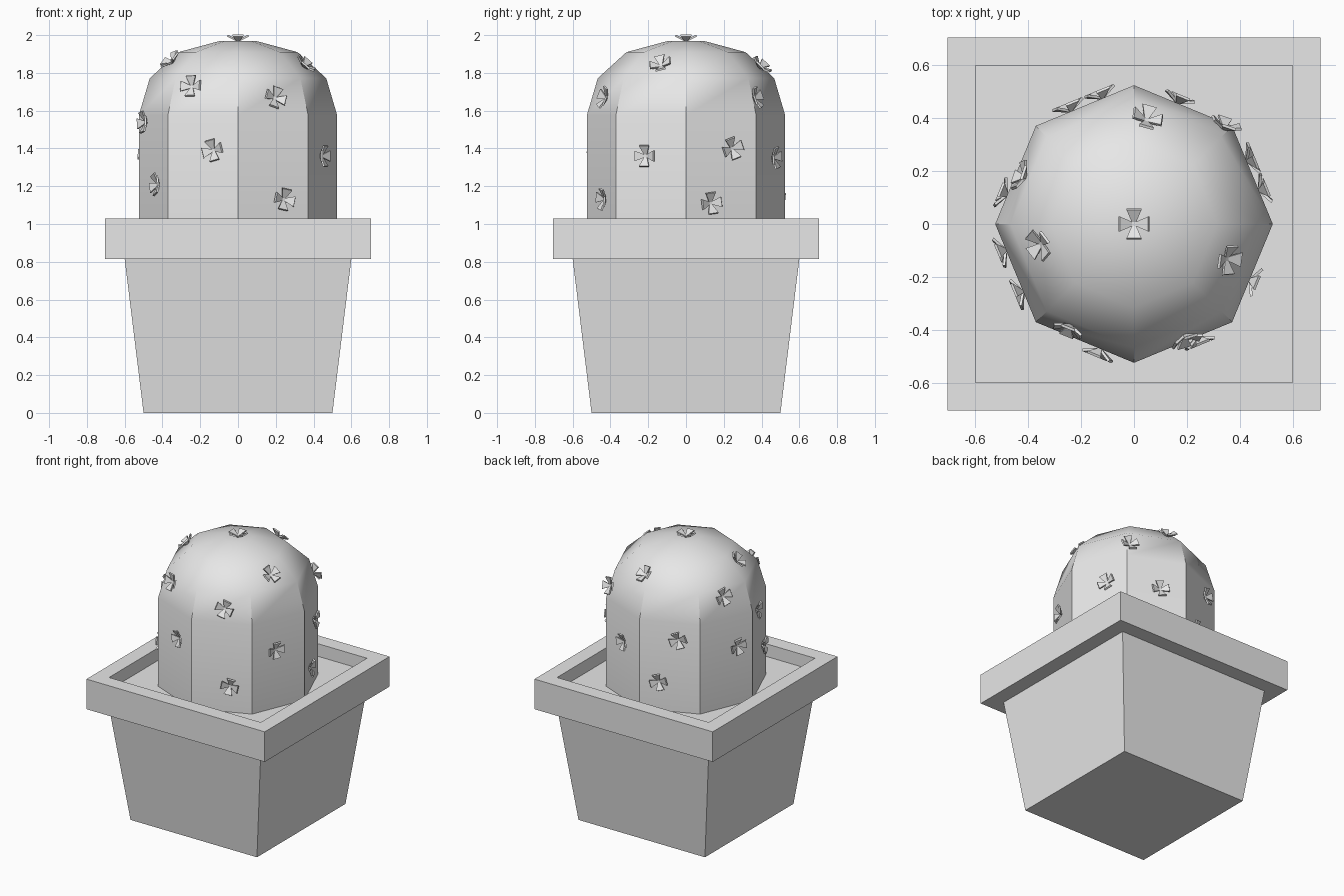
import bpy, bmesh
from math import sin, cos, tau, radians, sqrt
from mathutils import Vector, Matrix
from mathutils.bvhtree import BVHTree

cube = bpy.data.objects.get("Cube")
if cube:
    bpy.data.objects.remove(cube, do_unlink=True)

# One plain grey for everything
grey = bpy.data.materials.new("plain_grey")
grey.use_nodes = True
grey.diffuse_color = (0.8, 0.8, 0.8, 1)
grey.node_tree.nodes["Principled BSDF"].inputs["Base Color"].default_value = (0.8, 0.8, 0.8, 1)


def add_object(name, mesh):
    obj = bpy.data.objects.new(name, mesh)
    bpy.context.collection.objects.link(obj)
    return obj


def to_mesh(name, bm):
    bmesh.ops.recalc_face_normals(bm, faces=bm.faces)
    mesh = bpy.data.meshes.new(name)
    bm.to_mesh(mesh)
    bm.free()
    mesh.materials.append(grey)
    return mesh


def loft(name, sides, turn, profile):
    """Stack regular polygons given as (radius, height) and cap both ends."""
    bm = bmesh.new()
    rings = []
    for radius, z in profile:
        angles = [turn + tau * i / sides for i in range(sides)]
        rings.append([bm.verts.new((radius * cos(a), radius * sin(a), z)) for a in angles])
    for low, high in zip(rings, rings[1:]):
        for i in range(sides):
            j = (i + 1) % sides
            bm.faces.new((low[i], low[j], high[j], high[i]))
    bm.faces.new(rings[0])
    bm.faces.new(rings[-1])
    return add_object(name, to_mesh(name, bm))


def square_loft(name, profile):
    return loft(name, 4, tau / 8, [(half * sqrt(2), z) for half, z in profile])


# Tapered square pot with a thick overhanging rim, and soil inside it
square_loft("pot", [(0.5, 0), (0.6, 0.815), (0.705, 0.815), (0.705, 1.03), (0.6, 1.03), (0.6, 0.9)])
square_loft("soil", [(0.6, 0.9), (0.6, 0.94)])

# Eight-sided cactus: crisp ribs below, smooth dome above
cactus = loft("cactus", 8, 0, [(0.525, 0.93), (0.525, 1.576), (0.467, 1.772),
                               (0.315, 1.91), (0.1, 1.968)])
cactus.data.shade_smooth()
cactus.data.set_sharp_from_angle(angle=radians(38))


# Flower: four flared petals tilted outwards around a small square hub
def flower_mesh():
    bm = bmesh.new()
    for k in range(4):
        spin = Matrix.Rotation(k * tau / 4, 4, "Z")
        petal = bmesh.ops.create_cube(bm, size=1)["verts"]
        for v in petal:
            tip, top = v.co.x > 0, v.co.z > 0
            reach = 0.058 if tip else 0.009
            width = 0.056 if tip else 0.014
            rise = 0.022 if tip else -0.003
            lift = Vector((-0.005, 0, 0.009)) if top else Vector()
            v.co = spin @ (Vector((reach, v.co.y * width, rise)) + lift)
    bmesh.ops.create_cube(bm, size=0.015)
    return to_mesh("flower", bm)


# Flower places in hundredths (x, y, z) with roll in degrees
places = [
    (0, 0, 197, 0), (-25, -40, 173, 3), (20, -44, 167, -20), (-13, -48, 139, 15),
    (24, -43, 113, -12), (-45, -27, 121, 20), (-51, -11, 154, 10), (-36, -8, 187, 20),
    (37, -14, 186, 20), (46, -22, 136, 0), (48, 13, 111, 8), (45, 25, 140, 20),
    (35, 38, 167, 15), (5, 40, 184, 10), (17, 47, 135, 10), (-13, 50, 115, 15),
    (-25, 45, 146, 20), (-42, 18, 172, 15), (-48, 11, 136, 10),
]
source = bmesh.new()
source.from_mesh(cactus.data)
surface = BVHTree.FromBMesh(source)
source.free()
petals = flower_mesh()
for n, (x, y, z, roll) in enumerate(places):
    spot, normal, _, _ = surface.find_nearest(Vector((x, y, z)) / 100)
    # Local x points up the surface, local z points outwards
    up = Vector((0, 0, 1)) if n else Vector((1, 0, 0))
    side = normal.cross(up).normalized()
    frame = Matrix((side.cross(normal), side, normal)).transposed().to_4x4()
    flower = add_object(f"flower_{n}", petals)
    flower.matrix_world = (Matrix.Translation(spot + normal * 0.003) @ frame
                           @ Matrix.Rotation(radians(roll), 4, "Z"))
